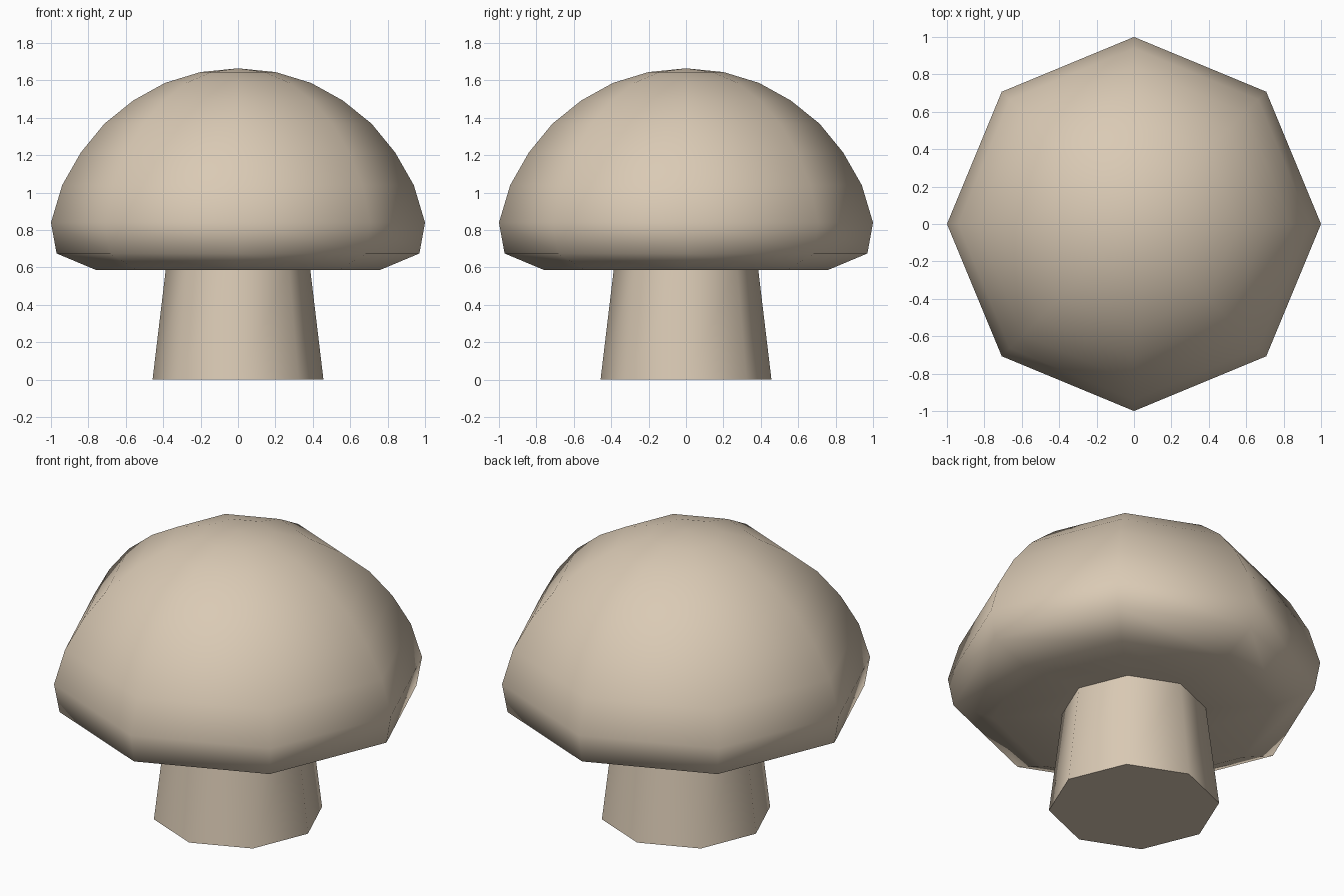
import bpy, bmesh, math

if "Cube" in bpy.data.objects:
    bpy.data.objects.remove(bpy.data.objects["Cube"])

mat = bpy.data.materials.new("warm_beige")
mat.diffuse_color = (0.70, 0.59, 0.46, 1)
mat.use_nodes = True
mat.node_tree.nodes["Principled BSDF"].inputs["Base Color"].default_value = mat.diffuse_color
SIDES = 8


def lathe(name, profile, smooth_angle):
    """Revolve (radius, z) points into an eight-sided solid; radius 0 is a pole."""
    bm = bmesh.new()
    rings = []
    for r, z in profile:
        count = SIDES if r > 0 else 1
        rings.append([bm.verts.new((r * math.cos(2 * math.pi * i / SIDES),
                                    r * math.sin(2 * math.pi * i / SIDES), z))
                      for i in range(count)])
    for a, b in zip(rings, rings[1:]):
        for i in range(SIDES):
            j = (i + 1) % SIDES
            if len(a) == 1:
                bm.faces.new((a[0], b[i], b[j]))
            elif len(b) == 1:
                bm.faces.new((a[i], b[0], a[j]))
            else:
                bm.faces.new((a[i], b[i], b[j], a[j]))
    # flat lids on open ends
    for ring in (rings[0], rings[-1]):
        if len(ring) > 1:
            bm.faces.new(ring)
    bmesh.ops.recalc_face_normals(bm, faces=bm.faces)
    mesh = bpy.data.meshes.new(name)
    bm.to_mesh(mesh)
    bm.free()
    mesh.materials.append(mat)
    obj = bpy.data.objects.new(name, mesh)
    bpy.context.collection.objects.link(obj)
    bpy.ops.object.select_all(action='DESELECT')
    obj.select_set(True)
    bpy.context.view_layer.objects.active = obj
    bpy.ops.object.shade_smooth_by_angle(angle=math.radians(smooth_angle))
    return obj


# Domed cap with a tucked-in rim and nearly flat underside
lathe("mushroom_cap", [
    (0, 1.665), (0.20, 1.645), (0.39, 1.587), (0.56, 1.493), (0.715, 1.368),
    (0.84, 1.215), (0.94, 1.04), (1.0, 0.84), (0.97, 0.675), (0.76, 0.587),
    (0.38, 0.59), (0, 0.59)], 80)

# Tapered stem
lathe("mushroom_stem", [(0.457, 0), (0.385, 0.60)], 60)
